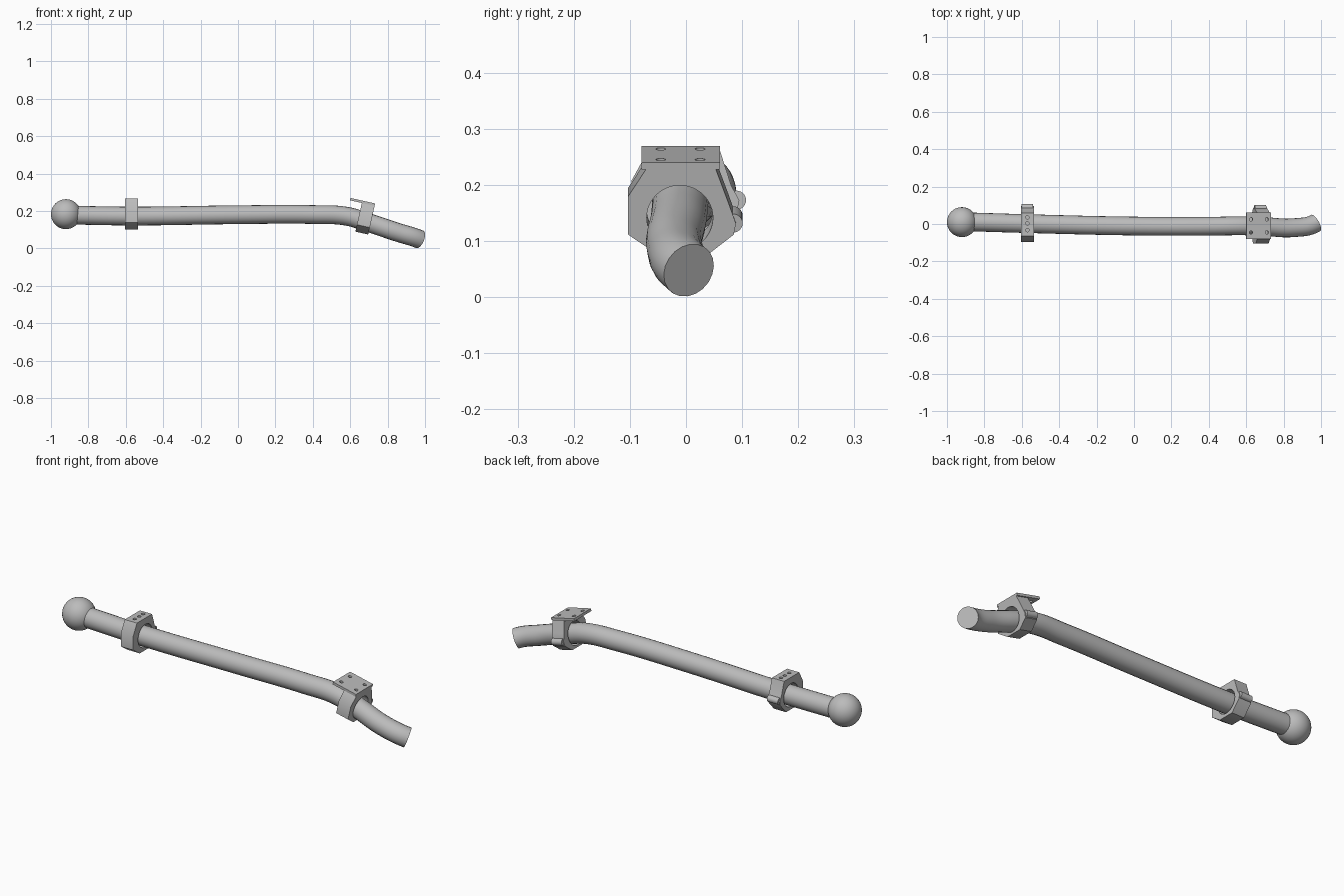
import bpy, bmesh, math
from mathutils import Matrix, Vector

cube = bpy.data.objects.get("Cube")
if cube:
    bpy.data.objects.remove(cube, do_unlink=True)

# Single material
grey = bpy.data.materials.new("plain grey")
grey.use_nodes = True
colour = (0.5, 0.5, 0.5, 1)
grey.diffuse_color = colour
grey.node_tree.nodes["Principled BSDF"].inputs["Base Color"].default_value = colour


def add_mesh(name, bm, matrix=Matrix()):
    bmesh.ops.recalc_face_normals(bm, faces=bm.faces)
    mesh = bpy.data.meshes.new(name)
    bm.to_mesh(mesh)
    bm.free()
    obj = bpy.data.objects.new(name, mesh)
    bpy.context.collection.objects.link(obj)
    obj.matrix_world = matrix
    mesh.materials.append(grey)
    return obj


def smooth(obj, angle=35):
    bpy.ops.object.select_all(action='DESELECT')
    obj.select_set(True)
    bpy.context.view_layer.objects.active = obj
    bpy.ops.object.shade_smooth_by_angle(angle=math.radians(angle))


def prism(name, profile, x0, x1, matrix):
    """Extrude a (y, z) outline along x."""
    bm = bmesh.new()
    face = bm.faces.new([bm.verts.new((x0, y, z)) for y, z in profile])
    out = bmesh.ops.extrude_face_region(bm, geom=[face])
    verts = [v for v in out["geom"] if isinstance(v, bmesh.types.BMVert)]
    bmesh.ops.translate(bm, verts=verts, vec=(x1 - x0, 0, 0))
    return add_mesh(name, bm, matrix)


def cylinder(name, centre, radius, depth, axis, matrix, sides=32):
    bm = bmesh.new()
    turn = Matrix.Rotation(math.pi / 2, 4, 'Y') if axis == 'x' else Matrix()
    bmesh.ops.create_cone(bm, cap_ends=True, segments=sides, radius1=radius, radius2=radius,
                          depth=depth, matrix=Matrix.Translation(centre) @ turn)
    return add_mesh(name, bm, matrix)


def cut(obj, cutters):
    for cutter in cutters:
        mod = obj.modifiers.new("cut", 'BOOLEAN')
        mod.operation = 'DIFFERENCE'
        mod.solver = 'EXACT'
        mod.object = cutter
    bpy.context.view_layer.update()
    bpy.ops.object.select_all(action='DESELECT')
    bpy.context.view_layer.objects.active = obj
    obj.select_set(True)
    for mod in list(obj.modifiers):
        bpy.ops.object.modifier_apply(modifier=mod.name)
    for cutter in cutters:
        bpy.data.objects.remove(cutter, do_unlink=True)
    smooth(obj)


# Bent bar
path = [(-0.9, 0.012, 0.178), (-0.57, 0.002, 0.173), (0, -0.011, 0.18), (0.4, -0.012, 0.181),
        (0.58, -0.01, 0.172), (0.69, -0.013, 0.14), (0.85, -0.02, 0.087), (0.972, 0.005, 0.048)]
curve = bpy.data.curves.new("bar", 'CURVE')
curve.dimensions = '3D'
curve.bevel_depth = 0.05
curve.bevel_resolution = 8
curve.use_fill_caps = True
spline = curve.splines.new('BEZIER')
spline.resolution_u = 10
spline.bezier_points.add(len(path) - 1)
for point, co in zip(spline.bezier_points, path):
    point.co = co
    point.handle_left_type = point.handle_right_type = 'AUTO'
end = spline.bezier_points[-1]
end.handle_left_type = end.handle_right_type = 'FREE'
reach = Vector((0.82, 0.45, -0.35)) * 0.05
end.handle_left = end.co - reach
end.handle_right = end.co + reach
bar = bpy.data.objects.new("bar", curve)
bpy.context.collection.objects.link(bar)
curve.materials.append(grey)
bpy.ops.object.select_all(action='DESELECT')
bar.select_set(True)
bpy.context.view_layer.objects.active = bar
bpy.ops.object.convert(target='MESH')
smooth(bpy.context.view_layer.objects.active)

# Ball end
bm = bmesh.new()
bmesh.ops.create_uvsphere(bm, u_segments=40, v_segments=24, radius=0.08)
smooth(add_mesh("ball_end", bm, Matrix.Translation((-0.92, 0.01, 0.183))))


def clamp(name, matrix, top, bore, hinge, holes=()):
    """Angular collar with a round bore and a hinge pin at the back."""
    profile = [(-0.068, top), (0.056, top), (0.078, 0.015), (0.092, hinge),
               (0.088, hinge - 0.02), (0.04, -0.083), (-0.045, -0.083),
               (-0.1, -0.045), (-0.1, 0.025)]
    body = prism(name, profile, -0.035, 0.035, matrix)
    cutters = [cylinder("bore_cutter", (0, *bore), 0.059, 0.2, 'x', matrix, 48)]
    cutters += [cylinder("hole_cutter", (0, y, top), 0.009, 0.024, 'z', matrix, 16) for y in holes]
    for cutter in cutters:
        cutter.hide_render = True
    cut(body, cutters)
    smooth(cylinder(name + "_hinge", (0, 0.087, hinge), 0.017, 0.062, 'x', matrix, 24))


# Upright clamp near the ball
upright = Matrix.Translation((-0.57, 0.003, 0.183))
clamp("ball_side_clamp", upright, 0.083, (0, -0.008), -0.01, (-0.036, 0, 0.032))

# Tilted clamp near the bend, with its mounting plate
tilted = Matrix.Translation((0.68, -0.003, 0.163)) @ Matrix.Rotation(0.22, 4, 'Y')
clamp("bend_side_clamp", tilted, 0.075, (-0.008, -0.014), -0.025)
plate = prism("mounting_plate", [(-0.076, 0.074), (0.064, 0.074), (0.064, 0.087), (-0.076, 0.087)],
              -0.1, 0.035, tilted)
drills = [cylinder("drill_cutter", (x, y, 0.08), 0.009, 0.04, 'z', tilted, 16)
          for x in (-0.075, 0.012) for y in (-0.042, 0.028)]
for drill in drills:
    drill.hide_render = True
cut(plate, drills)
